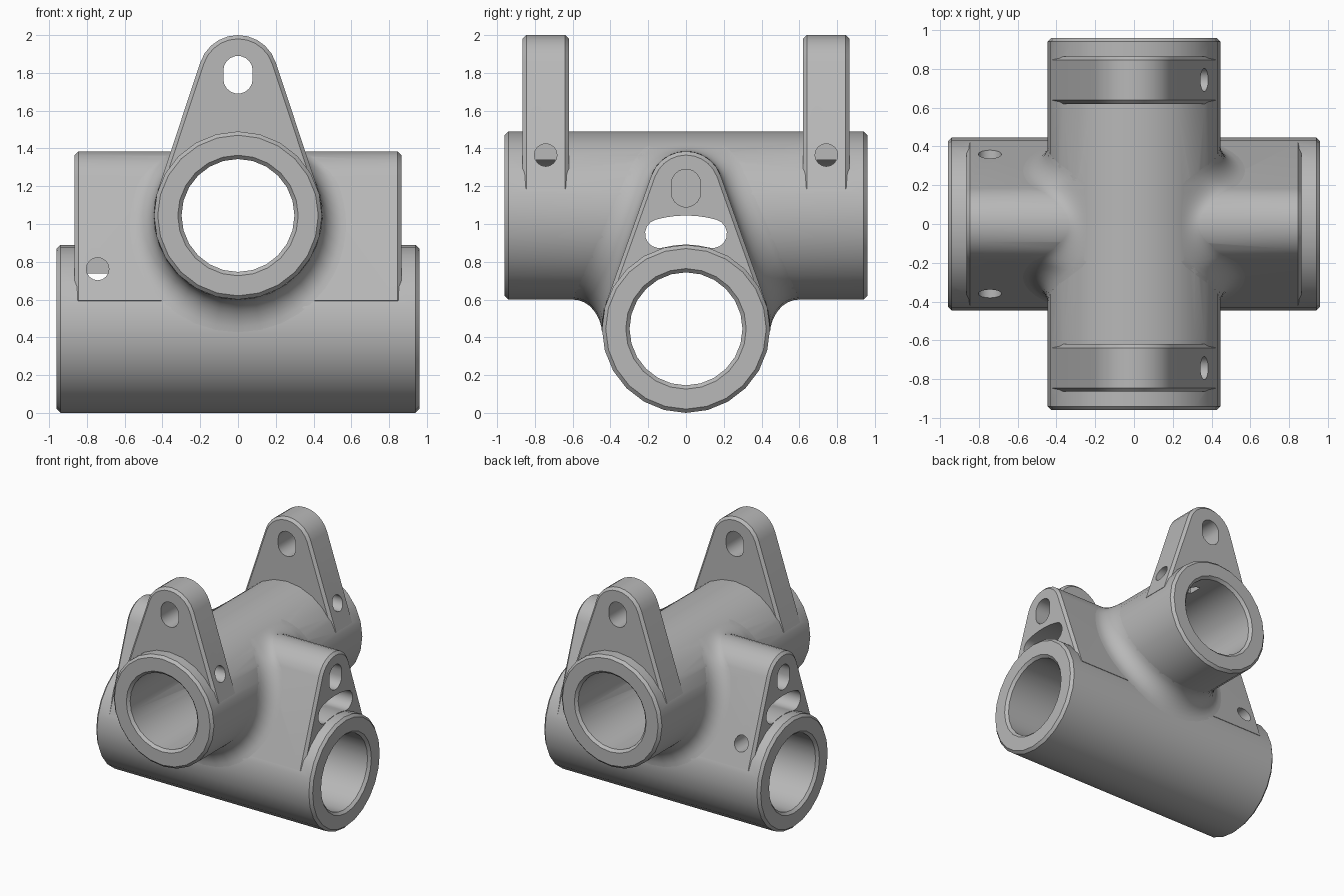
import bpy, bmesh
from math import sin, cos, asin, acos, sqrt, pi, radians

if "Cube" in bpy.data.objects:
    bpy.data.objects.remove(bpy.data.objects["Cube"])

R, BORE, HALF, CH = 0.445, 0.299, 0.96, 0.02   # tube, bore, half length, chamfer
ZX, ZY = 0.445, 1.045                          # axis heights of the two tubes
RISE, TIP_X, TIP_Y = 0.745, 0.195, 0.21        # lug tip offset and radii
FACE, BACK = 0.865, 0.62                       # lug end planes
FILLET = 0.13

mat = bpy.data.materials.new("cast grey")
mat.use_nodes = True
grey = (0.48, 0.48, 0.48, 1)
mat.diffuse_color = grey
mat.node_tree.nodes["Principled BSDF"].inputs["Base Color"].default_value = grey


def make(name, rings, closed=False):
    """Skin a list of equal point rings, capped or joined end to end."""
    bm = bmesh.new()
    vs = [[bm.verts.new(p) for p in ring] for ring in rings]
    n = len(vs[0])
    pairs = list(zip(vs, vs[1:])) + ([(vs[-1], vs[0])] if closed else [])
    for a, b in pairs:
        for i in range(n):
            j = (i + 1) % n
            bm.faces.new((a[i], a[j], b[j], b[i]))
    if not closed:
        bm.faces.new(vs[0])
        bm.faces.new(vs[-1])
    bmesh.ops.recalc_face_normals(bm, faces=bm.faces)
    me = bpy.data.meshes.new(name)
    bm.to_mesh(me)
    bm.free()
    me.materials.append(mat)
    ob = bpy.data.objects.new(name, me)
    bpy.context.collection.objects.link(ob)
    return ob


def loft(name, axis, slices):
    """Loft (position, outline) slices along the x or y axis."""
    place = (lambda t, a, z: (t, a, z)) if axis == "x" else (lambda t, a, z: (a, t, z))
    return make(name, [[place(t, a, z) for a, z in outline] for t, outline in slices])


def arc(a0, z0, r, start, end, steps):
    """Points of an arc; the angle is measured from the horizontal."""
    return [(a0 + r * cos(start + (end - start) * i / steps),
             z0 + r * sin(start + (end - start) * i / steps)) for i in range(steps + 1)]


def ring(z, r, a=0, n=24):
    return arc(a, z, r, pi / 2, 2.5 * pi, n)[:-1]


def turned(name, axis, z, stations, a=0, n=24):
    return loft(name, axis, [(t, ring(z, r, a, n)) for t, r in stations])


def teardrop(z, tip, inset):
    """Lug outline, tangent to the tube and rounded at the tip."""
    b = asin((R - tip) / RISE)
    big, small = R - inset, tip - inset
    return ([(big * cos(b), z + big * sin(b))]
            + arc(0, z + RISE, small, b, pi - b, 10)
            + [(-big * cos(b), z + big * sin(b)), (0, z)])


def lug(name, axis, z, tip, t0, t1):
    return loft(name, axis, [(t, teardrop(z, tip, i)) for t, i in
                             ((t0, CH), (t0 + CH, 0), (t1 - CH, 0), (t1, CH))])


def oval(z):
    return arc(0, z + 0.022, 0.078, 0, pi, 9) + arc(0, z - 0.022, 0.078, pi, 2 * pi, 9)


def combine(target, other, operation):
    mod = target.modifiers.new(operation.lower(), "BOOLEAN")
    mod.operation, mod.solver, mod.object = operation, "EXACT", other
    bpy.context.view_layer.objects.active = target
    bpy.ops.object.modifier_apply(modifier=mod.name)
    bpy.data.objects.remove(other)


def smooth(ob):
    bpy.ops.object.select_all(action="DESELECT")
    ob.select_set(True)
    bpy.context.view_layer.objects.active = ob
    bpy.ops.object.shade_smooth_by_angle(angle=radians(28))


# Crossing tubes with chamfered ends
ends = ((-HALF, R - CH), (CH - HALF, R), (HALF - CH, R), (HALF, R - CH))
body = turned("cross_fitting", "x", ZX, ends)
solids = [turned("upper_tube", "y", ZY, ends),
          lug("lower_web", "x", ZX, TIP_X, -FACE, FACE)]
for t0, t1 in ((-FACE, -BACK), (BACK, FACE)):
    solids.append(lug("upper_lug", "y", ZY, TIP_Y, t0, t1))
for ob in solids:
    combine(body, ob, "UNION")

# Bores with countersunk mouths
over = 0.02
bore = ((-HALF - over, BORE + CH + over), (CH - HALF, BORE),
        (HALF - CH, BORE), (HALF + over, BORE + CH + over))
cuts = [turned("lower_bore", "x", ZX, bore), turned("upper_bore", "y", ZY, bore)]

# Oval lug holes: through in the upper lugs, blind in the lower web
cuts.append(loft("upper_oval", "y", [(-1, oval(ZY + RISE)), (1, oval(ZY + RISE))]))
for s in (-1, 1):
    cuts.append(loft("lower_oval", "x", [(s * BACK, oval(ZX + RISE)), (s, oval(ZX + RISE))]))

# Curved slot hugging the lower tube
w, mid, cap = radians(15.5), R + 0.078, 0.077
right, left = pi / 2 - w, pi / 2 + w
slot = (arc(0, ZX, mid + cap, right, left, 6)
        + arc(mid * cos(left), ZX + mid * sin(left), cap, left, left + pi, 8)[1:-1]
        + arc(0, ZX, mid - cap, left, right, 6)
        + arc(mid * cos(right), ZX + mid * sin(right), cap, right - pi, right, 8)[1:-1])
cuts.append(loft("slot", "x", [(-1, slot), (1, slot)]))

# Set screw holes
for s in (-1, 1):
    cuts.append(turned("upper_screw", "x", ZY + 0.32, ((0.04, 0.06), (1, 0.06)), s * 0.743, 16))
    cuts.append(turned("lower_screw", "y", ZX + 0.317, ((s * 0.04, 0.06), (s, 0.06)), -0.743, 16))
for ob in cuts:
    combine(body, ob, "DIFFERENCE")
smooth(body)

# Rolling ball fillet where the upper tube meets the lower body
SB = (R - TIP_X) / RISE
CB = sqrt(1 - SB * SB)


def width(z, grow):
    """Half width of the grown lower body at height z, and its normal's z."""
    h, big, small = z - ZX, R + grow, TIP_X + grow
    if h > RISE + small * SB:
        return sqrt(max(0, small ** 2 - (h - RISE) ** 2)), min(1, (h - RISE) / small)
    if h > big * SB:
        return (big - h * SB) / CB, SB
    return sqrt(max(0, big ** 2 - h ** 2)), h / big


def ridge(rho, delta):
    """Angle on the grown tube where it meets the grown body's ridge."""
    return asin(min(1, (ZX + RISE + TIP_X + delta - ZY) / (R + rho)))


def seam(u, rho, delta):
    """Angle, height, body width and normal on the seam of the grown surfaces."""
    base = ridge(0, 0)
    shift = (ridge(rho, delta) - base) * (1 - u * u) ** 2
    phi = base + shift - (base + pi / 2) * u * u
    z = ZY + (R + rho) * sin(phi)
    return (phi, z) + width(z, delta)


N, K = 24, 8
rings = []
quarters = ((1, -1, range(N)), (-1, -1, range(N, 0, -1)),
            (-1, 1, range(N)), (1, 1, range(N, 0, -1)))
for sx, sy, steps in quarters:
    for i in steps:
        u = i / N
        phi, z, y, nz = seam(u, 0, 0)
        theta = acos(sin(phi) * nz)
        offsets = [(FILLET * (1 - cos(theta * k / K)), FILLET * (1 - cos(theta * (1 - k / K))))
                   for k in range(K + 1)] + [(-0.03, -0.03)]
        section = []
        for rho, delta in offsets:
            phi, z, y, nz = seam(u, rho, delta)
            section.append((sx * (R + rho) * cos(phi), sy * y, z))
        rings.append(section)
smooth(make("blend_fillet", rings, closed=True))
